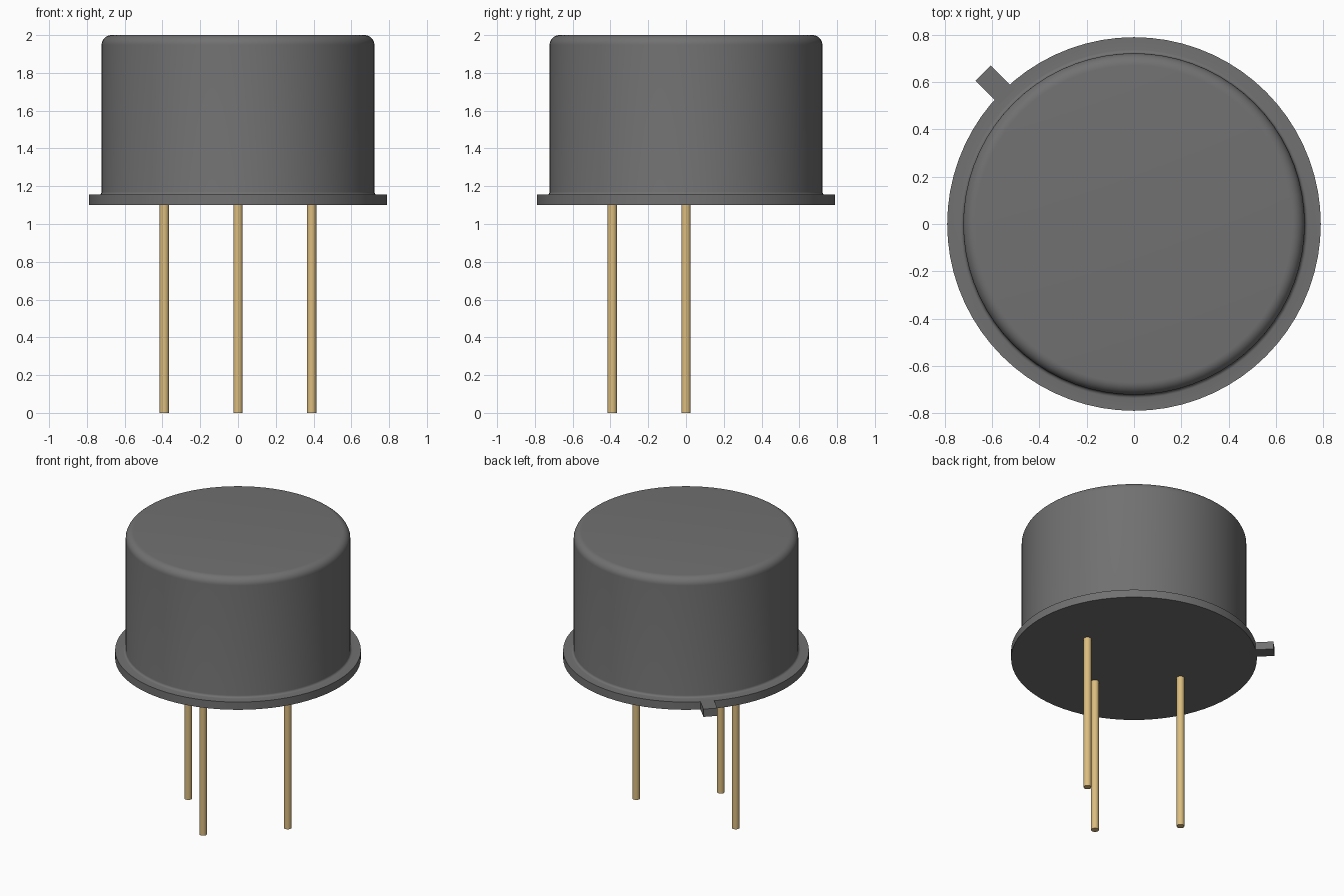
import bpy, bmesh, math
from mathutils import Matrix, Vector

cube = bpy.data.objects.get("Cube")
if cube:
    bpy.data.objects.remove(cube, do_unlink=True)


def material(name, rgb):
    mat = bpy.data.materials.new(name)
    mat.use_nodes = True
    mat.diffuse_color = (*rgb, 1)
    mat.node_tree.nodes["Principled BSDF"].inputs["Base Color"].default_value = (*rgb, 1)
    return mat


def make_object(name, bm, mat):
    bmesh.ops.recalc_face_normals(bm, faces=bm.faces)
    mesh = bpy.data.meshes.new(name)
    bm.to_mesh(mesh)
    bm.free()
    mesh.materials.append(mat)
    obj = bpy.data.objects.new(name, mesh)
    bpy.context.collection.objects.link(obj)
    bpy.ops.object.select_all(action="DESELECT")
    obj.select_set(True)
    bpy.context.view_layer.objects.active = obj
    bpy.ops.object.shade_smooth_by_angle(angle=math.radians(30))
    return obj


def lathe(name, profile, mat, sides):
    """Revolve (radius, height) points that begin and end on the axis."""
    bm = bmesh.new()
    verts = [bm.verts.new((r, 0, z)) for r, z in profile]
    edges = [bm.edges.new(pair) for pair in zip(verts, verts[1:])]
    bmesh.ops.spin(bm, geom=verts + edges, cent=(0, 0, 0), axis=(0, 0, 1),
                   angle=math.tau, steps=sides, use_merge=True)
    bmesh.ops.remove_doubles(bm, verts=bm.verts, dist=0.0001)
    return make_object(name, bm, mat)


def arc(r, z, radius, start, end, steps):
    angles = [math.radians(start + (end - start) * i / steps) for i in range(steps + 1)]
    return [(r + radius * math.cos(a), z + radius * math.sin(a)) for a in angles]


dark_metal = material("dark grey metal", (0.165, 0.165, 0.165))
gold = material("pale gold", (0.708, 0.504, 0.21))

base, rim_top, top = 1.10, 1.155, 2.0
can_radius, round_top, round_foot = 0.722, 0.052, 0.015

# Can with rounded top edge, filleted foot and flat rim
profile = [(0, base), (0.79, base), (0.79, rim_top)]
profile += arc(can_radius + round_foot, rim_top + round_foot, round_foot, 270, 180, 4)
profile += arc(can_radius - round_top, top - round_top, round_top, 0, 90, 8)
profile += [(0, top)]
lathe("can_and_rim", profile, dark_metal, 72)

# Index tab on the rim, pointing to the back corner
bm = bmesh.new()
inner, outer = 0.76, 0.903
bmesh.ops.create_cube(bm, size=1)
bmesh.ops.scale(bm, vec=(outer - inner, 0.09, rim_top - base), verts=bm.verts)
bmesh.ops.translate(bm, vec=Vector(((inner + outer) / 2, 0, (base + rim_top) / 2)), verts=bm.verts)
bmesh.ops.rotate(bm, cent=(0, 0, 0), matrix=Matrix.Rotation(math.radians(135), 3, "Z"), verts=bm.verts)
make_object("index_tab", bm, dark_metal)

# Three wire leads
pitch, wire = 0.39, 0.025
for name, x, y in (("right_lead", -pitch, 0), ("front_lead", 0, -pitch), ("left_lead", pitch, 0)):
    lead = lathe(name, [(0, 0), (wire, 0), (wire, base), (0, base)], gold, 24)
    lead.location = (x, y, 0)
